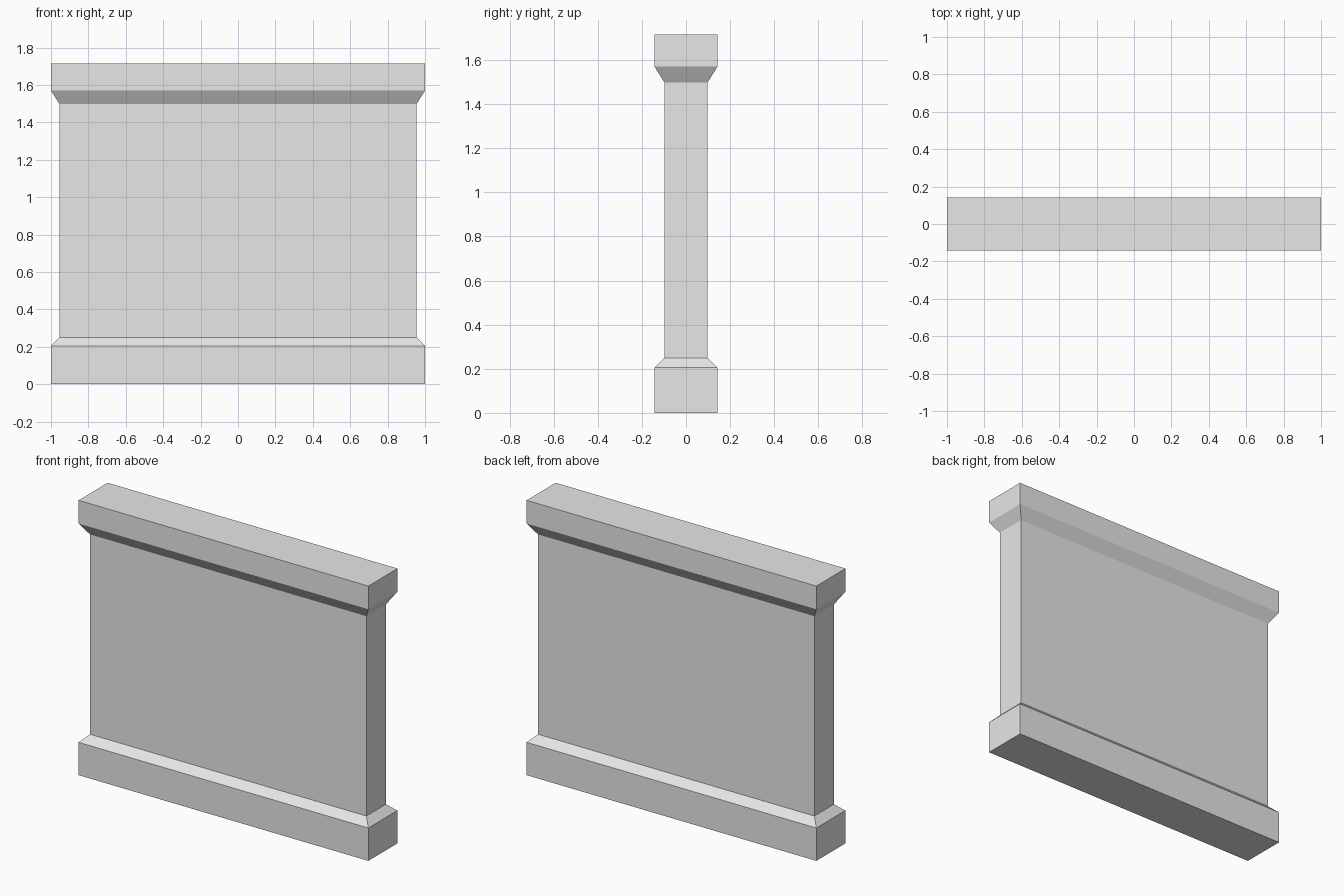
import bpy
import bmesh

cube = bpy.data.objects.get("Cube")
if cube:
    bpy.data.objects.remove(cube, do_unlink=True)

HALF_LENGTH, HALF_DEPTH = 1.0, 0.143
INSET = 0.046  # how far the wall sits back from the base and cap

stone = bpy.data.materials.new("light grey stone")
stone.use_nodes = True
grey = (0.8, 0.8, 0.8, 1.0)
stone.diffuse_color = grey
for node in stone.node_tree.nodes:
    if node.type == 'BSDF_PRINCIPLED':
        node.inputs["Base Color"].default_value = grey


def rect_loft(name, profile):
    """Closed solid through rectangles given as (inset, height) pairs."""
    bm = bmesh.new()
    rings = []
    for inset, z in profile:
        x, y = HALF_LENGTH - inset, HALF_DEPTH - inset
        corners = [(-x, -y), (x, -y), (x, y), (-x, y)]
        rings.append([bm.verts.new((cx, cy, z)) for cx, cy in corners])
    for low, high in zip(rings, rings[1:]):
        for i in range(4):
            j = (i + 1) % 4
            bm.faces.new((low[i], low[j], high[j], high[i]))
    bm.faces.new(rings[0][::-1])
    bm.faces.new(rings[-1])
    bmesh.ops.recalc_face_normals(bm, faces=bm.faces)
    mesh = bpy.data.meshes.new(name)
    bm.to_mesh(mesh)
    bm.free()
    mesh.materials.append(stone)
    obj = bpy.data.objects.new(name, mesh)
    bpy.context.collection.objects.link(obj)
    return obj


# One continuous wall: plinth, chamfer, panel, flared underside, cap
rect_loft("wall_with_base_and_cap", [
    (0, 0), (0, 0.205),
    (INSET, 0.25), (INSET, 1.497),
    (0, 1.57), (0, 1.715),
])
